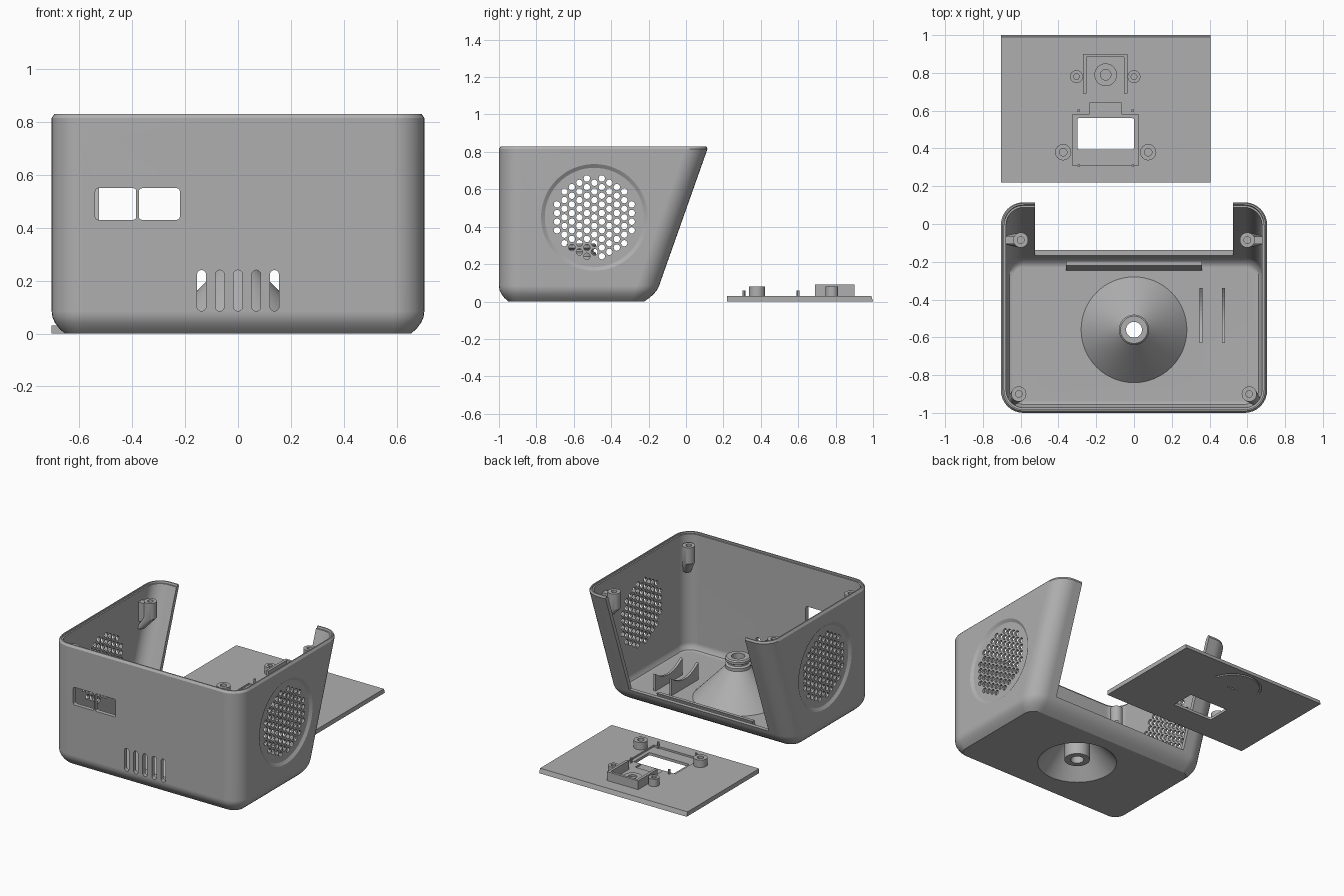
import bpy, bmesh
from math import pi, sin, cos, sqrt, radians

if "Cube" in bpy.data.objects:
    bpy.data.objects.remove(bpy.data.objects["Cube"], do_unlink=True)

grey = bpy.data.materials.new("plain_grey")
grey.use_nodes = True
grey.diffuse_color = (0.43, 0.43, 0.43, 1)
grey.node_tree.nodes["Principled BSDF"].inputs["Base Color"].default_value = grey.diffuse_color


# ---- helpers ----
def circle(cx, cy, r, n=32):
    return [(cx + r * cos(2 * pi * i / n), cy + r * sin(2 * pi * i / n)) for i in range(n)]


def rounded(x0, x1, y0, y1, r, n=8):
    pts = []
    corners = [(x1 - r, y1 - r), (x0 + r, y1 - r), (x0 + r, y0 + r), (x1 - r, y0 + r)]
    for q, (cx, cy) in enumerate(corners):
        for i in range(n + 1):
            a = pi / 2 * (q + i / n)
            pts.append((cx + r * cos(a), cy + r * sin(a)))
    return pts


def loft(bm, rings, cap=True, closed=False):
    rows = [[bm.verts.new(p) for p in ring] for ring in rings]
    n = len(rows[0])
    pairs = list(zip(rows, rows[1:])) + ([(rows[-1], rows[0])] if closed else [])
    for a, b in pairs:
        for i in range(n):
            j = (i + 1) % n
            bm.faces.new((a[i], a[j], b[j], b[i]))
    if cap and not closed:
        bm.faces.new(rows[0])
        bm.faces.new(rows[-1])


def prism(bm, pts, lo, hi, axis="z"):
    place = {"x": lambda p, h: (h, p[0], p[1]),
             "y": lambda p, h: (p[0], h, p[1]),
             "z": lambda p, h: (p[0], p[1], h)}[axis]
    loft(bm, [[place(p, h) for p in pts] for h in (lo, hi)])


def rect(x0, x1, y0, y1):
    return [(x0, y0), (x1, y0), (x1, y1), (x0, y1)]


def lathe(bm, profile, cx, cy, n=64, closed=True):
    loft(bm, [[(x, y, z) for x, y in circle(cx, cy, r, n)] for r, z in profile], closed=closed)


def finish(name, bm):
    bmesh.ops.remove_doubles(bm, verts=bm.verts, dist=1e-5)
    bmesh.ops.recalc_face_normals(bm, faces=bm.faces)
    mesh = bpy.data.meshes.new(name)
    bm.to_mesh(mesh)
    bm.free()
    mesh.materials.append(grey)
    ob = bpy.data.objects.new(name, mesh)
    bpy.context.scene.collection.objects.link(ob)
    return ob


def activate(ob):
    bpy.ops.object.select_all(action="DESELECT")
    ob.select_set(True)
    bpy.context.view_layer.objects.active = ob


def cut(ob, bm):
    cutter = finish("cutter", bm)
    cutter.hide_render = True
    mod = ob.modifiers.new("cut", "BOOLEAN")
    mod.operation, mod.solver, mod.object = "DIFFERENCE", "EXACT", cutter
    activate(ob)
    bpy.ops.object.modifier_apply(modifier=mod.name)
    bpy.data.objects.remove(cutter, do_unlink=True)


def smooth(ob):
    activate(ob)
    bpy.ops.object.shade_smooth_by_angle(angle=radians(30))
    mod = ob.modifiers.new("even_shading", "WEIGHTED_NORMAL")
    mod.keep_sharp = True


# ---- housing: rounded tub with a sloping back ----
TOP = 0.83


def tub_ring(inset, z):
    back = 0.12 - 0.354 * (TOP - z)
    pts = rounded(-0.705 + inset, 0.705 - inset, -1 + inset, back - inset, max(0.12 - inset, 0.04))
    return [(x, y, z) for x, y in pts]


section = [(0.05, 0), (0.028, 0.02), (0.012, 0.042), (0.003, 0.062), (0, 0.085),
           (0, 0.815), (0.01, TOP), (0.018, TOP), (0.018, 0.818), (0.028, 0.818),
           (0.028, 0.08), (0.032, 0.058), (0.045, 0.038), (0.065, 0.03)]
bm = bmesh.new()
loft(bm, [tub_ring(i, z) for i, z in section])
housing = finish("housing", bm)

# shallow dished seats for the side grilles
GY, GZ = -0.49, 0.45
bm = bmesh.new()
for s in (-1, 1):
    loft(bm, [[(s * x, y, z) for y, z in circle(GY, GZ, r, 64)]
              for x, r in ((0.692, 0.265), (0.705, 0.285), (0.75, 0.285))])
cut(housing, bm)

# back opening, base hole, front windows, vents and grille holes
bm = bmesh.new()
prism(bm, rect(-0.525, 0.525, -0.25, 0.3), 0.1, 1)
prism(bm, circle(0, -0.56, 0.26, 64), -0.1, 0.1)
for x in (-0.54, -0.375):
    prism(bm, rounded(x, x + 0.155, 0.43, 0.55, 0.012, 3), -1.1, -0.9, "y")
for i in range(-2, 3):
    x = i * 0.069
    prism(bm, rounded(x - 0.017, x + 0.017, 0.085, 0.24, 0.0169, 6), -1.1, -0.9, "y")
PITCH = 0.04
for s in (-1, 1):
    for c in range(-5, 6):
        for k in range(-6, 7):
            dy, dz = c * PITCH, (k + c % 2 / 2) * PITCH * 2 / sqrt(3)
            if sqrt(dy * dy + dz * dz) < 0.213:
                prism(bm, circle(GY + dy, GZ + dz, 0.0172, 12), s * 0.64, s * 0.74, "x")
cut(housing, bm)
smooth(housing)

# ---- hollow cone mount with grooved collar ----
bm = bmesh.new()
lathe(bm, [(0.25, 0), (0.26, 0), (0.26, 0.03), (0.28, 0.03), (0.08, 0.24), (0.08, 0.26),
           (0.066, 0.268), (0.066, 0.278), (0.08, 0.286), (0.08, 0.302), (0.072, 0.31),
           (0.042, 0.31), (0.042, 0.02), (0.08, 0.02), (0.08, 0.19)], 0, -0.56)
smooth(finish("cone_mount", bm))

# ---- leaning rail that holds the back panel ----
bm = bmesh.new()
prism(bm, [(-0.25, 0.02), (-0.225, 0.02), (-0.197, 0.1), (-0.22, 0.1)], -0.36, 0.36, "x")
finish("panel_rail", bm)

# ---- concave cradle ribs ----
for n, x in enumerate((0.355, 0.475)):
    arc = [(-0.485 + 0.145 * t / 6, 0.09 + 0.055 * (t / 6) ** 2) for t in range(-6, 7)]
    bm = bmesh.new()
    prism(bm, [(-0.34, 0.02), (-0.63, 0.02)] + arc, x - 0.008, x + 0.008, "x")
    finish(f"cradle_rib_{n + 1}", bm)


# ---- screw posts growing out of the walls ----
def screw_post(name, x, y, dx, dy, web):
    rings = [(0.025, 0.57, 1), (0.04, 0.66, 0), (0.04, 0.77, 0),
             (0.018, 0.77, 0), (0.018, 0.69, 0)]
    bm = bmesh.new()
    loft(bm, [[(a, b, z) for a, b in circle(x + dx * t, y + dy * t, r, 24)] for r, z, t in rings])
    if web:
        x0, x1 = sorted((x + 0.03 * web, x + 0.09 * web))
        prism(bm, rect(x0, x1, y - 0.02, y + 0.02), 0.62, 0.75)
    smooth(finish(name, bm))


for s, side in ((-1, "right"), (1, "left")):
    screw_post(f"front_{side}_screw_post", s * 0.61, -0.9, s * 0.04, -0.04, 0)
    screw_post(f"back_{side}_screw_post", s * 0.6, -0.085, s * 0.07, 0, s)

# ---- separate back panel lying flat ----
T = 0.03
bm = bmesh.new()
prism(bm, [(0.22, 0), (1, 0), (0.99, T), (0.22, T)], -0.705, 0.405, "x")
panel = finish("back_panel", bm)

# recess for the screen board
bm = bmesh.new()
prism(bm, [(-0.325, 0.31), (0.025, 0.31), (0.025, 0.58), (-0.065, 0.58), (-0.065, 0.64),
           (-0.235, 0.64), (-0.235, 0.58), (-0.325, 0.58)], 0.018, 0.1)
cut(panel, bm)

# screen window, underside arc groove and pinholes
BX, BY = -0.15, 0.79
bm = bmesh.new()
prism(bm, rounded(-0.3, 0, 0.395, 0.56, 0.008, 3), -0.1, 0.1)
sweep = [radians(15 + 150 * i / 24) for i in range(25)]
band = [(BX + 0.186 * cos(a), BY + 0.186 * sin(a)) for a in sweep]
band += [(BX + 0.172 * cos(a), BY + 0.172 * sin(a)) for a in reversed(sweep)]
prism(bm, band, -0.05, 0.01)
for i in (-1, 0, 1):
    prism(bm, circle(BX + i * 0.03, BY, 0.007, 12), -0.05, 0.01)
cut(panel, bm)


# ---- bosses, pins and button housing on the panel ----
def boss(name, x, y, r, hole, top):
    bm = bmesh.new()
    lathe(bm, [(r, 0.015), (r, top), (hole, top), (hole, 0.032)], x, y, 32, closed=False)
    smooth(finish(name, bm))


for n, x in enumerate((-0.375, 0.075)):
    boss(f"screen_boss_{n + 1}", x, 0.38, 0.043, 0.02, 0.08)
for n, x in enumerate((-0.305, 0.0)):
    boss(f"button_boss_{n + 1}", x, 0.78, 0.034, 0.015, 0.08)
boss("button_ring", BX, BY, 0.06, 0.028, 0.045)

bm = bmesh.new()
for x in (-0.293, -0.007):
    for y in (0.31, 0.6):
        prism(bm, circle(x, y, 0.008, 12), 0.01, 0.06)
smooth(finish("locating_pins", bm))

bm = bmesh.new()
prism(bm, [(-0.27, 0.69), (-0.252, 0.69), (-0.252, 0.883), (-0.053, 0.883),
           (-0.053, 0.69), (-0.035, 0.69), (-0.035, 0.9), (-0.27, 0.9)], 0.02, 0.09)
finish("button_housing", bm)
